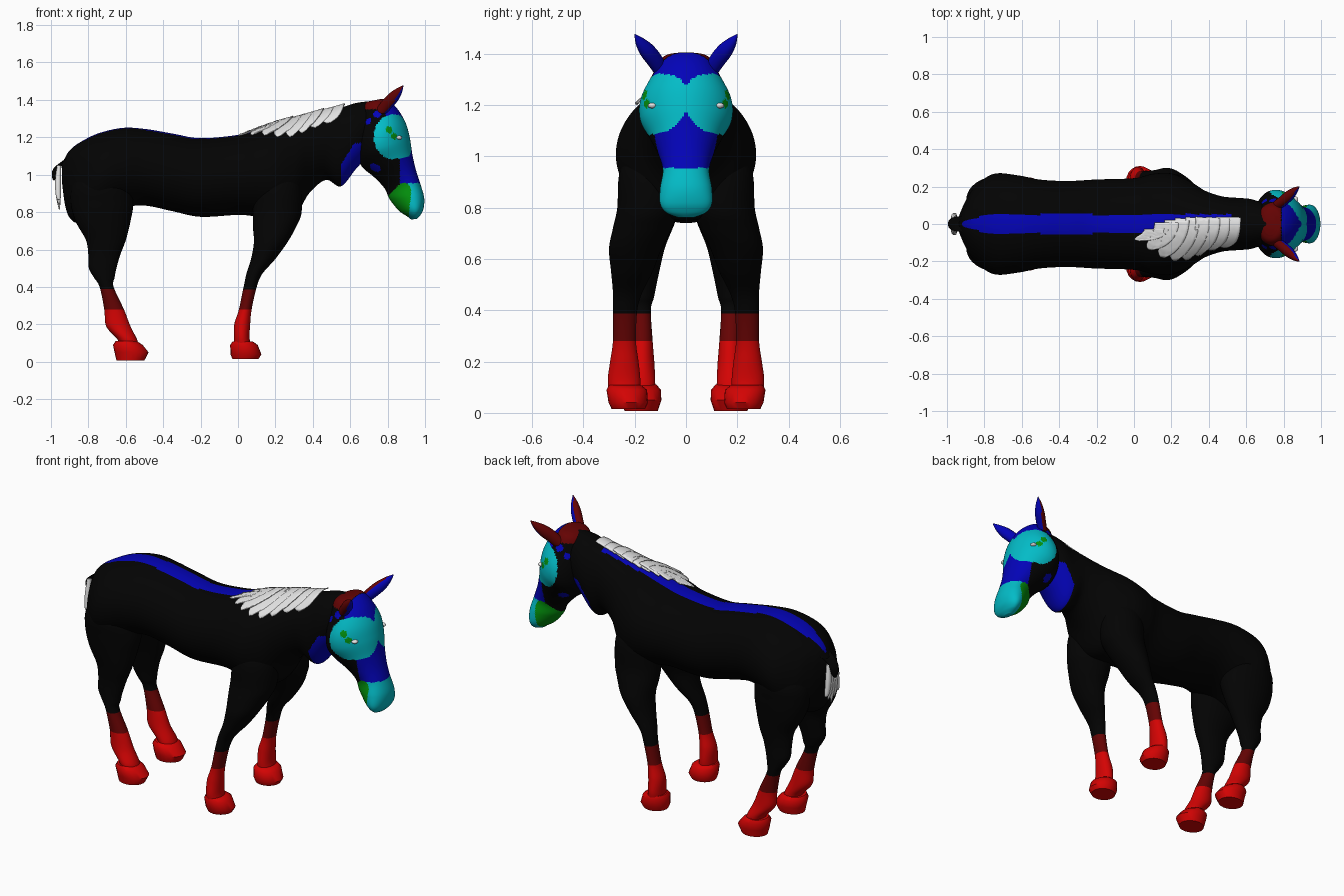
import bpy, bmesh, math
from mathutils import Vector

cube = bpy.data.objects.get("Cube")
if cube:
    bpy.data.objects.remove(cube, do_unlink=True)

# Flat colours
COLOURS = {
    "black coat": (.001, .001, .001), "red": (.65, .001, .001),
    "dark red": (.13, .001, .001), "blue": (.001, .001, .48),
    "cyan": (.001, .5, .57), "green": (.001, .29, .004), "white hair": (.78, .78, .78),
}
NAMES = list(COLOURS)
MATERIALS = []
for name, rgb in COLOURS.items():
    mat = bpy.data.materials.new(name)
    mat.use_nodes = True
    mat.diffuse_color = (*rgb, 1)
    mat.node_tree.nodes["Principled BSDF"].inputs["Base Color"].default_value = (*rgb, 1)
    MATERIALS.append(mat)


def spline(rows, steps):
    """Smooth curve through rows of equal-length number tuples."""
    if steps == 1:
        return [tuple(r) for r in rows]
    out = []
    for i in range(len(rows) - 1):
        a, b, c, d = rows[max(i - 1, 0)], rows[i], rows[i + 1], rows[min(i + 2, len(rows) - 1)]
        for k in range(steps):
            t = k / steps
            out.append(tuple(
                q + t / 2 * (r - p + t * (2 * p - 5 * q + 4 * r - s + t * (3 * (q - r) + s - p)))
                for p, q, r, s in zip(a, b, c, d)))
    return out + [tuple(rows[-1])]


def finish(name, bm, rule):
    """Turn a bmesh into an object, coloured by a rule or one colour name."""
    bmesh.ops.recalc_face_normals(bm, faces=bm.faces[:])
    for face in bm.faces:
        face.smooth = True
        colour = rule if isinstance(rule, str) else rule(face.calc_center_median(), face.normal)
        face.material_index = NAMES.index(colour)
    mesh = bpy.data.meshes.new(name)
    bm.to_mesh(mesh)
    bm.free()
    mesh.set_sharp_from_angle(angle=math.radians(50))
    for mat in MATERIALS:
        mesh.materials.append(mat)
    obj = bpy.data.objects.new(name, mesh)
    bpy.context.collection.objects.link(obj)
    return obj


def skin(bm, rows, closed):
    """Bridge neighbouring rows of vertices with quads."""
    n = len(rows[0])
    for a, b in zip(rows, rows[1:]):
        for j in range(n if closed else n - 1):
            k = (j + 1) % n
            bm.faces.new((a[j], a[k], b[k], b[j]))


def loft(name, sections, rule, sides=32):
    """Closed skin over sections of (centre, half axis u, half axis v, egg factor)."""
    bm = bmesh.new()
    rows = []
    for c, u, v, egg in sections:
        angles = [math.tau * j / sides for j in range(sides)]
        rows.append([bm.verts.new(Vector(c) + Vector(u) * math.cos(a)
                                  + Vector(v) * math.sin(a) * (1 + egg * math.cos(a))) for a in angles])
    skin(bm, rows, True)
    bm.faces.new(rows[0])
    bm.faces.new(rows[-1])
    return finish(name, bm, rule)


# Trunk and neck: x, top z, bottom z, half width
TRUNK = spline([
    (-.94, 1.06, .95, .03), (-.925, 1.09, .84, .07), (-.9, 1.13, .77, .125), (-.85, 1.17, .74, .2),
    (-.75, 1.22, .76, .268), (-.62, 1.25, .82, .26), (-.5, 1.245, .835, .237),
    (-.35, 1.22, .805, .23), (-.2, 1.195, .775, .238), (0, 1.213, .785, .245),
    (.1, 1.24, .775, .268), (.2, 1.27, .75, .27), (.3, 1.295, .77, .228),
    (.38, 1.315, .9, .178), (.47, 1.338, .972, .148), (.55, 1.358, .938, .14),
    (.63, 1.383, 1.03, .132), (.72, 1.395, 1.13, .1)], 8)


def coat_rule(c, n):
    stripe = min(.052, .01 + (c.x + .92) * .3)
    if -.92 < c.x < .52 and abs(c.y) < stripe and n.z > .2:
        return "blue"
    if c.x > max(.55, .55 + (c.z - 1.05) * .6) and c.z < 1.17:
        return "blue"
    return "black coat"


loft("trunk_and_neck", [((x, 0, (t + b) / 2), (0, 0, (t - b) / 2), (0, w, 0), 0) for x, t, b, w in TRUNK],
     coat_rule, 128)

# Head: front x, z, back x, z, half width, egg factor
HEAD = spline([
    (.765, 1.405, .69, 1.39, .06, 0), (.8, 1.4, .66, 1.36, .095, 0), (.85, 1.355, .64, 1.28, .13, 0),
    (.895, 1.28, .635, 1.18, .175, -.1), (.918, 1.2, .64, 1.1, .178, -.1), (.932, 1.11, .665, 1.04, .143, 0),
    (.95, 1.03, .73, .985, .108, .1), (.972, .96, .785, .925, .088, .25), (.995, .88, .81, .87, .097, .3),
    (.992, .82, .86, .808, .097, .3), (.975, .783, .905, .777, .075, .2), (.955, .763, .925, .761, .03, 0)], 12)


def head_rule(c, n):
    y = abs(c.y)
    side = Vector((c.x, y, c.z))

    def near(x, y, z, r):
        return (side - Vector((x, y, z))).length < r
    if near(.81, .165, 1.24, .02) or near(.832, .15, 1.205, .018):
        return "green"
    # round eye patches that meet on the bridge of the nose
    if c.x > .82 and math.hypot(y - .105, c.z - 1.225 + .2 * y) < .115:
        return "cyan"
    if y > .09 and math.hypot((c.x - .83) * 1.15, c.z - 1.203) < .12:
        return "cyan"
    if near(.73, .11, 1.03, .032) or near(.69, .13, 1.29, .022) or near(.745, .12, 1.32, .022):
        return "blue"
    if c.z < min(.955, c.x + .085):
        return "green" if c.x < .92 + (c.z - .85) * .1 and n.x < .15 else "cyan"
    if c.z > 1.35 and c.x < .785:
        return "dark red"
    edge = .79 if c.z > 1.2 else .865
    return "blue" if c.x > edge else "black coat"


loft("head", [(((fx + bx) / 2, 0, (fz + bz) / 2), ((fx - bx) / 2, 0, (fz - bz) / 2), (0, w, 0), egg)
              for fx, fz, bx, bz, w, egg in HEAD], head_rule, 128)

# Legs: z, back x, front x, inner y, outer y
FORELEG = [
    (1.08, .12, .27, .04, .18), (.95, .09, .335, .02, .256), (.8, .08, .34, .03, .268),
    (.72, .08, .31, .055, .285), (.64, .085, .265, .095, .3), (.55, .07, .2, .13, .292),
    (.47, .045, .13, .17, .285), (.4, .03, .1, .19, .285), (.28, .005, .073, .195, .285),
    (.2, -.02, .065, .185, .296), (.13, -.022, .062, .178, .305), (.08, -.02, .07, .18, .3)]
HINDLEG = [
    (1.08, -.82, -.64, .04, .19), (.95, -.885, -.58, .01, .25), (.85, -.895, -.56, .01, .25),
    (.75, -.868, -.575, .04, .24), (.65, -.813, -.6, .08, .225), (.57, -.8, -.63, .1, .215),
    (.5, -.797, -.65, .115, .215), (.45, -.77, -.66, .125, .215), (.4, -.74, -.665, .137, .215),
    (.28, -.715, -.61, .13, .215), (.19, -.705, -.575, .123, .222), (.12, -.645, -.54, .12, .235),
    (.08, -.63, -.53, .12, .23)]
FOREHOOF = [(.108, -.03, .08, .175, .3), (.09, -.042, .105, .152, .31),
            (.04, -.04, .125, .148, .302), (.015, -.03, .11, .16, .29)]
HINDHOOF = [(.11, -.655, -.54, .115, .24), (.09, -.668, -.51, .098, .252),
            (.05, -.66, -.478, .096, .25), (.008, -.65, -.5, .11, .24)]


def leg_rule(c, n):
    return "black coat" if c.z > .39 else "dark red" if c.z > .28 else "red"


def column(name, rows, rule, side, steps, sides):
    loft(name, [(((a + b) / 2, side * (i + o) / 2, z), ((b - a) / 2, 0, 0), (0, (o - i) / 2, 0), 0)
                for z, a, b, i, o in spline(rows, steps)], rule, sides)


# Ears: centre x, y, z, then half width
EAR = spline([(.765, .1, 1.34, .03), (.795, .122, 1.375, .033), (.83, .152, 1.413, .032),
              (.86, .18, 1.447, .02), (.883, .2, 1.476, .002)], 6)


def ear_rule(c, n):
    return "blue" if n.x > .1 else "dark red"


for word, side in (("left", 1), ("right", -1)):
    column(word + "_foreleg", FORELEG, leg_rule, side, 8, 40)
    column(word + "_hind_leg", HINDLEG, leg_rule, side, 8, 40)
    column(word + "_fore_hoof", FOREHOOF, "red", side, 1, 20)
    column(word + "_hind_hoof", HINDHOOF, "red", side, 1, 20)
    loft(word + "_ear", [((x, side * y, z), Vector((.25, side * .65, -.7)) * w, Vector((.75, -side * .4, -.2)) * w, 0)
                         for x, y, z, w in EAR], ear_rule, 20)
    bm = bmesh.new()
    bmesh.ops.create_uvsphere(bm, u_segments=16, v_segments=10, radius=.018)
    for v in bm.verts:
        v.co = Vector((v.co.x + .86, v.co.y + side * .131, v.co.z * .6 + 1.198))
    finish(word + "_eye", bm, "white hair")

# Tail dock and hanging tail hair
DOCK = spline([(-.87, 1.11, .05), (-.93, 1.08, .042), (-.963, 1.045, .036), (-.972, 1, .027), (-.975, .975, .012)], 6)
loft("tail_dock", [((x, 0, z), (r * .8, 0, r * .6), (0, r, 0), 0) for x, z, r in DOCK], "black coat", 24)
for i in range(5):
    y = (i - 2) * .018
    low = .815 + .025 * abs(i - 2)
    hair = spline([(-.957, y * .8, 1.05, .012), (-.962, y, .96, .018),
                   (-.96, y * 1.3, .88, .014), (-.955, y * 1.5, low, .003)], 5)
    loft("tail_lock", [((x, yy, z), (r * .9, 0, 0), (0, r, 0), 0) for x, yy, z, r in hair], "white hair", 10)


# Mane locks lying over the right side of the neck
def neck_point(x, angle, lift):
    _, t, b, w = min(TRUNK, key=lambda row: abs(row[0] - x))
    return Vector((x, -(w + lift) * math.sin(angle), (t + b) / 2 + ((t - b) / 2 + lift) * math.cos(angle)))


LOCKS, ROWS, COLUMNS = 8, 14, 8
for k in range(LOCKS):
    f = k / (LOCKS - 1)
    start = .1 - .33 * math.sqrt(f)
    end = .35 + .57 * f + .2 * math.sin(math.pi * f)
    bm = bmesh.new()
    grid = []
    for r in range(ROWS + 1):
        s = r / ROWS
        half = .065 * (1 - .85 * s ** 6)
        x = .12 + .385 * f - (.1 - .08 * f) * s * s
        grid.append([bm.verts.new(neck_point(x + half * (2 * j / COLUMNS - 1), start + (end - start) * s,
                                             .009 + .002 * (k % 3) + .005 * j / COLUMNS))
                     for j in range(COLUMNS + 1)])
    skin(bm, grid, False)
    lock = finish("mane_lock", bm, "white hair")
    solid = lock.modifiers.new("thickness", "SOLIDIFY")
    solid.thickness = .006
    solid.offset = 0
